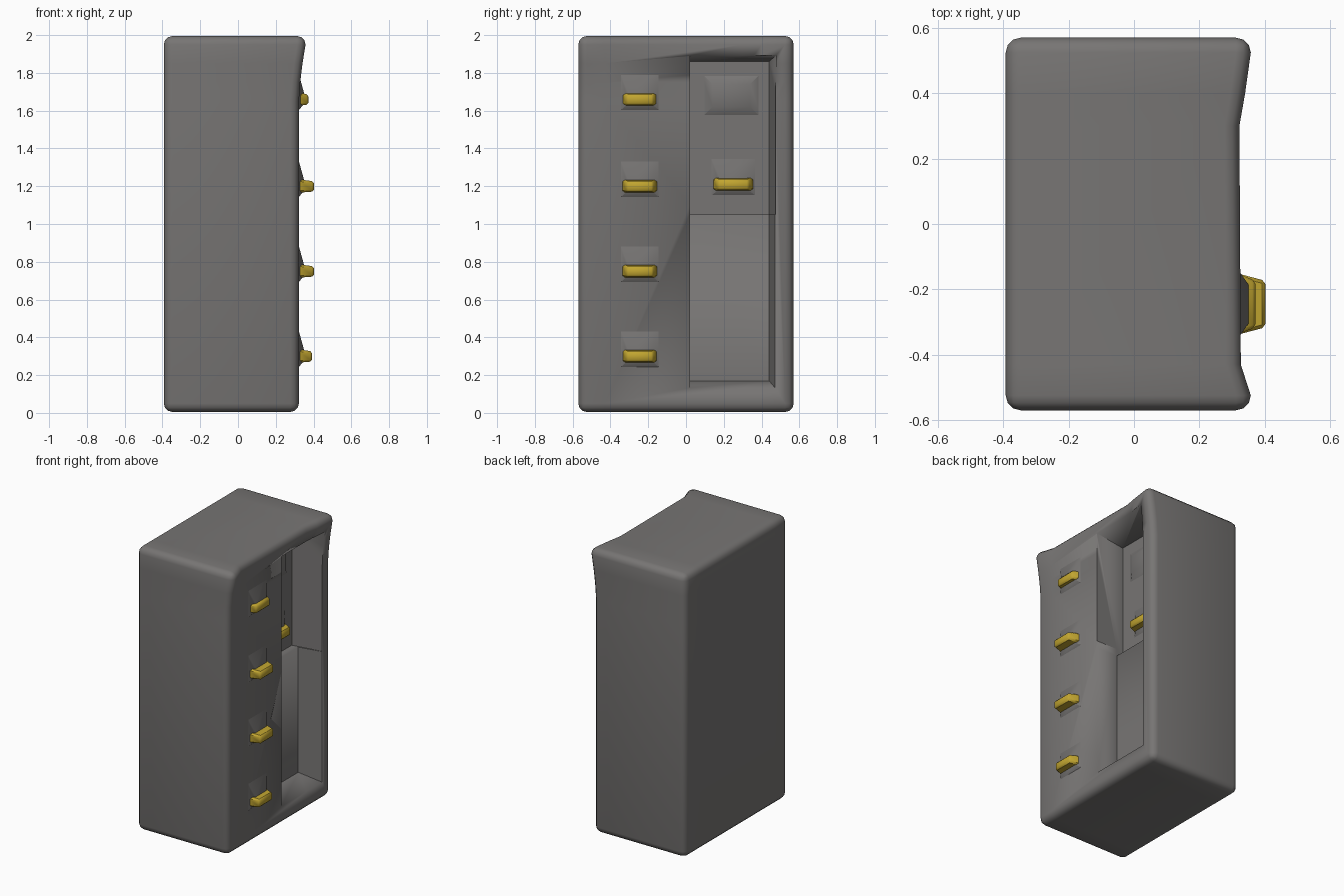
import bpy, bmesh, math
from mathutils import Vector

if "Cube" in bpy.data.objects:
    bpy.data.objects.remove(bpy.data.objects["Cube"])


def material(name, rgb):
    m = bpy.data.materials.new(name)
    m.diffuse_color = (*rgb, 1)
    m.use_nodes = True
    m.node_tree.nodes["Principled BSDF"].inputs["Base Color"].default_value = m.diffuse_color
    return m


grey = material("grey paint", (0.185, 0.178, 0.174))
gold = material("gold metal", (0.54, 0.38, 0.03))


def finish(name, bm, mat, angle=40):
    bmesh.ops.recalc_face_normals(bm, faces=bm.faces)
    me = bpy.data.meshes.new(name)
    bm.to_mesh(me)
    bm.free()
    me.materials.append(mat)
    ob = bpy.data.objects.new(name, me)
    bpy.context.collection.objects.link(ob)
    bpy.ops.object.select_all(action='DESELECT')
    bpy.context.view_layer.objects.active = ob
    ob.select_set(True)
    bpy.ops.object.shade_smooth_by_angle(angle=math.radians(angle))
    return ob


def frustum(name, x0, r0, x1, r1, mat, bevel=0.0):
    """Solid along x between two rectangles (ymin, ymax, zmin, zmax)."""
    bm = bmesh.new()
    rings = []
    for x, (a, b, c, d) in ((x0, r0), (x1, r1)):
        rings.append([bm.verts.new((x, y, z)) for y, z in ((a, c), (b, c), (b, d), (a, d))])
    for r in rings:
        bm.faces.new(r)
    for i in range(4):
        j = (i + 1) % 4
        bm.faces.new((rings[0][i], rings[0][j], rings[1][j], rings[1][i]))
    if bevel:
        bmesh.ops.bevel(bm, geom=bm.edges[:], offset=bevel, segments=1, affect='EDGES')
    return finish(name, bm, mat)


def clamp(t):
    return max(0.0, min(1.0, t))


# Cabinet body: rounded box whose top front corners flare outward
bm = bmesh.new()
bmesh.ops.create_cube(bm, size=1)
for v in bm.verts:
    v.co = Vector((-0.035 + v.co.x * 0.715, v.co.y * 1.14, 1.0 + v.co.z * 1.99))
bmesh.ops.bevel(bm, geom=bm.edges[:], offset=0.045, segments=3, profile=0.5, affect='EDGES')
for axis, cuts in ((Vector((0, 0, 1)), (1.65, 1.75, 1.85)), (Vector((0, 1, 0)), (-0.43, 0.3, 0.4))):
    for c in cuts:
        bmesh.ops.bisect_plane(bm, geom=bm.verts[:] + bm.edges[:] + bm.faces[:],
                               plane_co=axis * c, plane_no=axis)
for v in bm.verts:
    if v.co.x > 0.25:
        side = clamp((v.co.y - 0.3) / 0.2) if v.co.y > 0 else clamp((-v.co.y - 0.42) / 0.08)
        v.co.x += 0.035 * side * clamp((v.co.z - 1.65) / 0.3) ** 1.5
body = finish("cabinet_body", bm, grey)

# Wardrobe recess: shallower lower bay and deeper upper bay
bays = (("lower_bay_cutter", 0.16, (0.02, 0.44, 0.17, 1.10), 0.42, (0.02, 0.49, 0.11, 1.10)),
        ("upper_bay_cutter", 0.11, (0.02, 0.44, 1.05, 1.86), 0.42, (0.02, 0.49, 1.05, 1.905)))
for name, x0, r0, x1, r1 in bays:
    cutter = frustum(name, x0, r0, x1, r1, grey)
    cutter.hide_render = True
    bpy.context.view_layer.objects.active = body
    mod = body.modifiers.new(name, 'BOOLEAN')
    mod.operation, mod.solver, mod.object = 'DIFFERENCE', 'EXACT', cutter
    bpy.ops.object.modifier_apply(modifier=mod.name)
    bpy.data.objects.remove(cutter)

# Low raised panel in the upper bay
frustum("upper_bay_panel", 0.10, (0.08, 0.40, 1.56, 1.80), 0.135, (0.14, 0.34, 1.62, 1.74), grey)


# Handles with a soft grey mount behind each
def handle(name, x, y, z, half, reach):
    frustum(name + "_mount", x - 0.01, (y - half - 0.02, y + half + 0.02, z - 0.07, z + 0.17),
            x + 0.03, (y - half * 0.6, y + half * 0.6, z - 0.02, z + 0.025), grey)
    frustum(name, x - 0.01, (y - half, y + half, z - 0.035, z + 0.037),
            x + reach, (y - half * 0.75, y + half * 0.75, z - 0.028, z + 0.026), gold, 0.01)


for i, (z, reach) in enumerate(((0.30, 0.07), (0.75, 0.08), (1.20, 0.08), (1.66, 0.05))):
    handle("drawer_handle_%d" % (i + 1), 0.322, -0.245, z, 0.095, reach)
handle("door_handle", 0.11, 0.25, 1.21, 0.11, 0.07)
